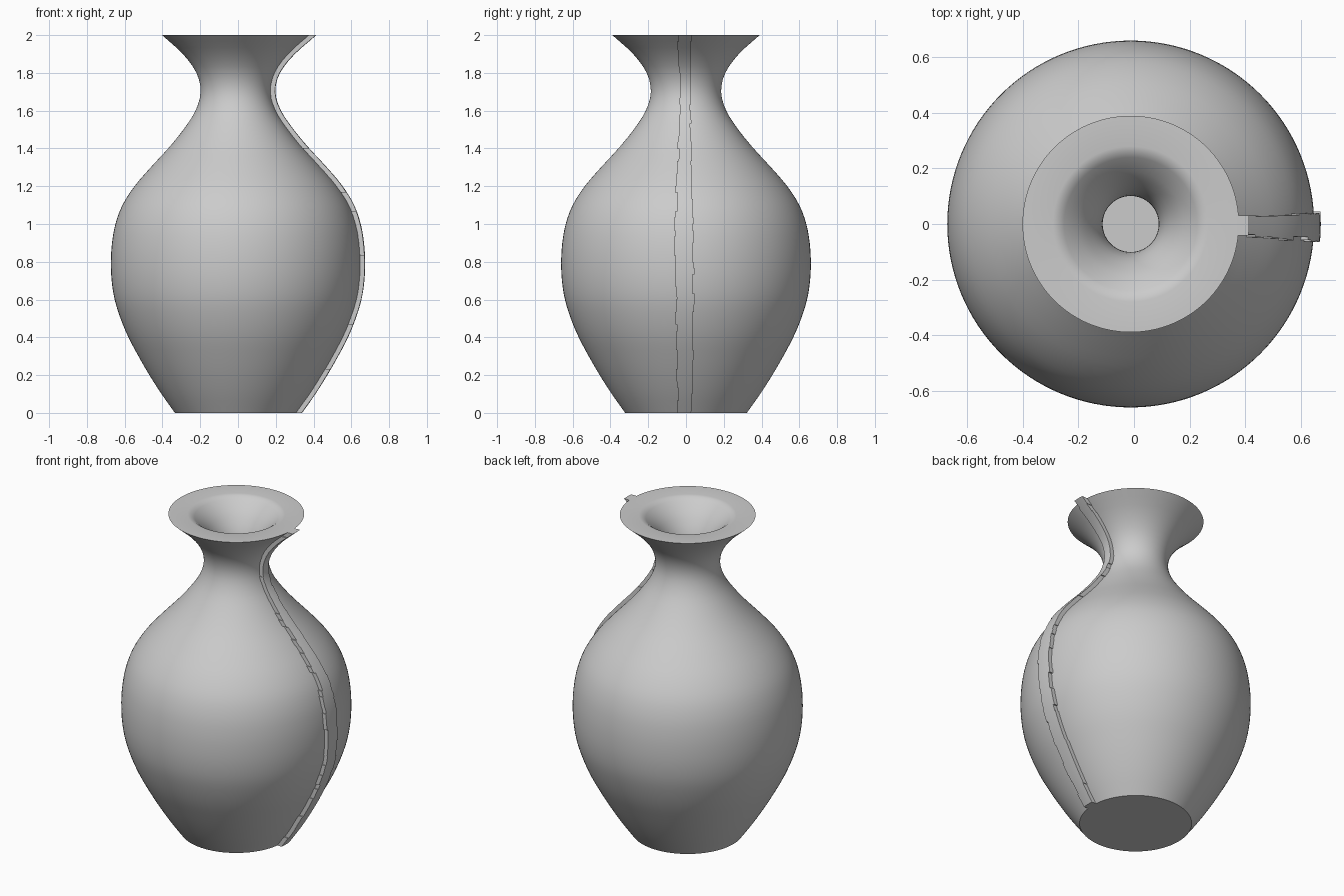
import bpy
import bmesh
import math
import random

random.seed(4)
if "Cube" in bpy.data.objects:
    bpy.data.objects.remove(bpy.data.objects["Cube"])

clay = bpy.data.materials.new("grey clay")
clay.use_nodes = True
grey = (0.6, 0.6, 0.6, 1)
clay.diffuse_color = grey
clay.node_tree.nodes["Principled BSDF"].inputs["Base Color"].default_value = grey

CENTRE_X = -0.012
WALL = 0.085
STRIP = 0.024
SUB = 3

# Outer radius at every tenth of a unit in height
RADII = [0.322, 0.393, 0.457, 0.515, 0.568, 0.61, 0.641, 0.657, 0.661, 0.655, 0.637,
         0.6, 0.536, 0.45, 0.358, 0.277, 0.213, 0.186, 0.208, 0.28, 0.39]


def radius(t):
    """Catmull-Rom interpolation through RADII, extended in a line at the ends."""
    k = [2 * RADII[0] - RADII[1]] + RADII + [2 * RADII[-1] - RADII[-2]]
    i = min(int(t), len(RADII) - 2)
    f = t - i
    a, b, c, d = k[i:i + 4]
    return b + f / 2 * (c - a + f * (2 * a - 5 * b + 4 * c - d + f * (3 * (b - c) + d - a)))


samples = [i / SUB for i in range((len(RADII) - 1) * SUB + 1)]
outer = [(radius(t), t / 10) for t in samples]


def offset(i, distance):
    """Radius moved by a thickness measured across the wall."""
    (r0, z0), (r1, z1) = outer[max(i - 1, 0)], outer[min(i + 1, len(outer) - 1)]
    return outer[i][0] + distance * math.hypot(r1 - r0, z1 - z0) / (z1 - z0)


def finish(name, bm):
    bmesh.ops.recalc_face_normals(bm, faces=bm.faces)
    mesh = bpy.data.meshes.new(name)
    bm.to_mesh(mesh)
    bm.free()
    mesh.materials.append(clay)
    obj = bpy.data.objects.new(name, mesh)
    bpy.context.collection.objects.link(obj)
    obj.location.x = CENTRE_X
    bpy.ops.object.select_all(action='DESELECT')
    obj.select_set(True)
    bpy.context.view_layer.objects.active = obj
    bpy.ops.object.shade_smooth_by_angle(angle=math.radians(30))
    return obj


# Vase body: base, outside, flat lip, rounded mouth, inside and floor
inner = [(offset(i, -WALL), z) for i, (r, z) in enumerate(outer) if WALL < z < 1.95]
profile = [(0, 0)] + outer + [(0.28, 2), (0.26, 1.996), (0.24, 1.982)]
profile += inner[::-1] + [(0, inner[0][1])]
bm = bmesh.new()
verts = [bm.verts.new((r, 0, z)) for r, z in profile]
edges = [bm.edges.new(pair) for pair in zip(verts, verts[1:])]
bmesh.ops.spin(bm, geom=verts + edges, cent=(0, 0, 0), axis=(0, 0, 1),
               angle=math.tau, steps=128)
bmesh.ops.remove_doubles(bm, verts=bm.verts, dist=0.0001)
finish("vase_body", bm)

# Raised seam strip with a stepped, ragged edge on the left side
bm = bmesh.new()
grid = {}


def strip_vert(row, col):
    if (row, col) not in grid:
        r, z = outer[row]
        y = col * 0.005 * (0.4 + 0.9 * r)
        x = math.sqrt(offset(row, STRIP) ** 2 - y * y)
        grid[row, col] = bm.verts.new((x, y, z))
    return grid[row, col]


low, high = -12, 8
for row in range(len(outer) - 1):
    if random.random() < 0.6:
        low = -12 + random.randint(-1, 2)
    if random.random() < 0.6:
        high = 8 + random.randint(-1, 1)
    for col in range(low, high):
        bm.faces.new([strip_vert(row, col), strip_vert(row, col + 1),
                      strip_vert(row + 1, col + 1), strip_vert(row + 1, col)])
back = bmesh.ops.extrude_face_region(bm, geom=bm.faces[:])["geom"]
bmesh.ops.translate(bm, vec=(-0.05, 0, 0),
                    verts=[v for v in back if isinstance(v, bmesh.types.BMVert)])
finish("seam_strip", bm)
